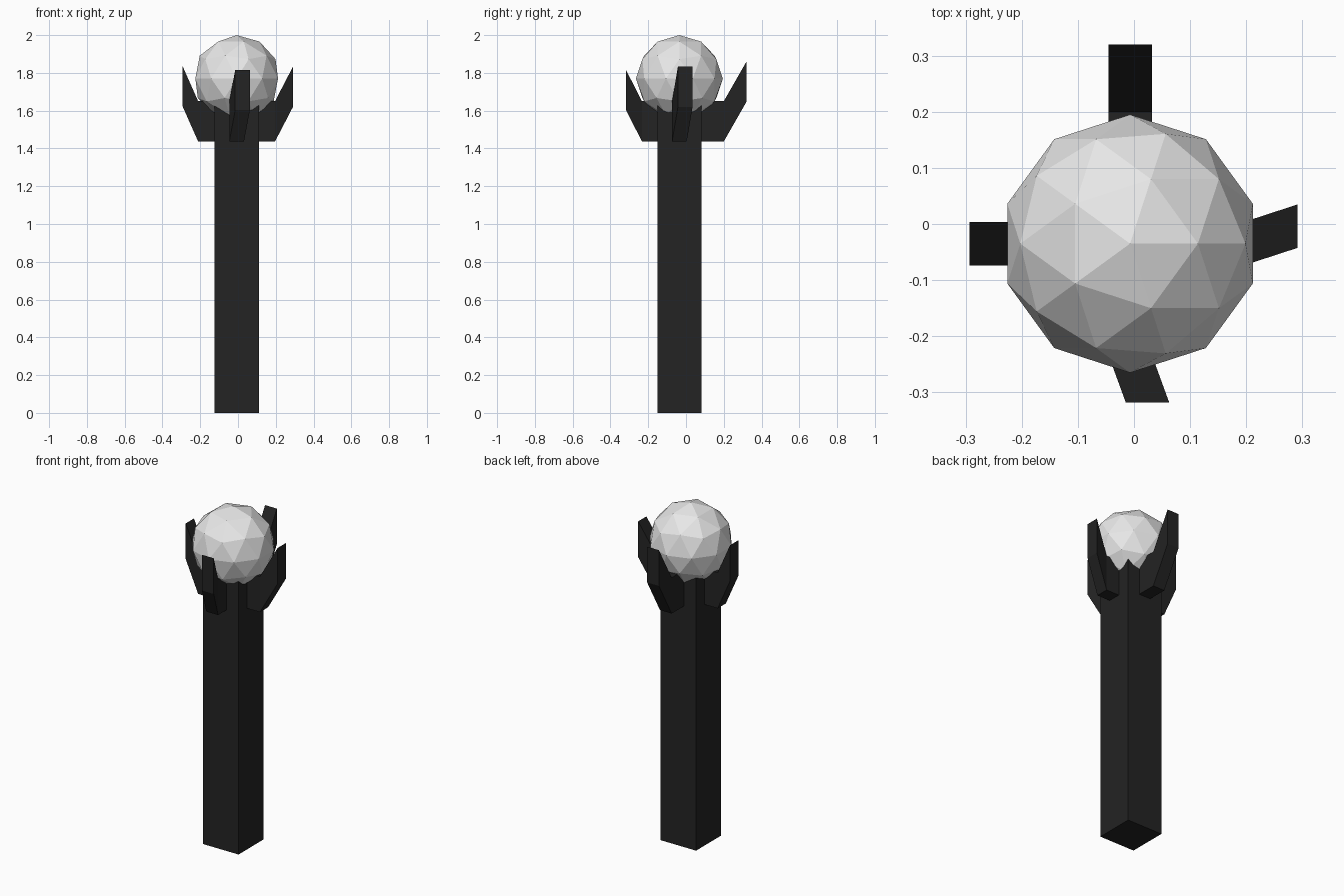
import bpy, bmesh
from mathutils import Vector

cube = bpy.data.objects.get("Cube")
if cube:
    bpy.data.objects.remove(cube, do_unlink=True)


def material(name, grey, roughness):
    mat = bpy.data.materials.new(name)
    mat.use_nodes = True
    colour = (grey, grey, grey, 1)
    mat.diffuse_color = colour
    bsdf = mat.node_tree.nodes["Principled BSDF"]
    bsdf.inputs["Base Color"].default_value = colour
    bsdf.inputs["Roughness"].default_value = roughness
    return mat


def finish(bm, name, mat):
    bmesh.ops.recalc_face_normals(bm, faces=bm.faces)
    mesh = bpy.data.meshes.new(name)
    bm.to_mesh(mesh)
    bm.free()
    mesh.materials.append(mat)
    obj = bpy.data.objects.new(name, mesh)
    bpy.context.collection.objects.link(obj)
    return obj


black = material("charcoal black", 0.017, 0.6)
white = material("pale white", 0.8, 0.5)

AXIS = Vector((-0.007, -0.035, 0))
POST_HALF = 0.117
ARM_HALF = 0.0387
ARM_LOW, ARM_HIGH = 1.437, 1.65

# Square post
bm = bmesh.new()
bmesh.ops.create_cube(bm, size=1)
for v in bm.verts:
    v.co = AXIS + Vector((v.co.x * 2 * POST_HALF, v.co.y * 2 * POST_HALF,
                          (v.co.z + 0.5) * ARM_HIGH))
finish(bm, "post", black)


# Bent claw: a level stub, then a section that rises and may lean sideways
def claw(name, out, side, stub, tip, lean, lift):
    out, side = Vector(out), Vector(side)
    bm = bmesh.new()
    rings = []
    for reach, shift, rise in ((POST_HALF - 0.01, 0, 0), (stub, 0, 0), (tip, lean, lift)):
        base = AXIS + out * reach + side * shift
        rings.append([bm.verts.new(base + side * s * ARM_HALF + Vector((0, 0, z + rise)))
                      for s, z in ((-1, ARM_LOW), (1, ARM_LOW), (1, ARM_HIGH), (-1, ARM_HIGH))])
    for a, b in zip(rings, rings[1:]):
        for i in range(4):
            j = (i + 1) % 4
            bm.faces.new((a[i], a[j], b[j], b[i]))
    bm.faces.new(rings[0])
    bm.faces.new(rings[-1])
    finish(bm, name, black)


X, Y = (1, 0, 0), (0, 1, 0)
claw("left_claw", X, Y, 0.203, 0.298, 0.031, 0.183)
claw("right_claw", (-1, 0, 0), Y, 0.204, 0.286, 0, 0.185)
claw("front_claw", (0, -1, 0), X, 0.198, 0.283, 0.031, 0.166)
claw("back_claw", Y, X, 0.235, 0.355, 0, 0.21)

# Faceted ball held by the claws
bm = bmesh.new()
bmesh.ops.create_icosphere(bm, subdivisions=2, radius=0.23)
ball = finish(bm, "ball", white)
ball.location = AXIS + Vector((0, 0, 1.77))
